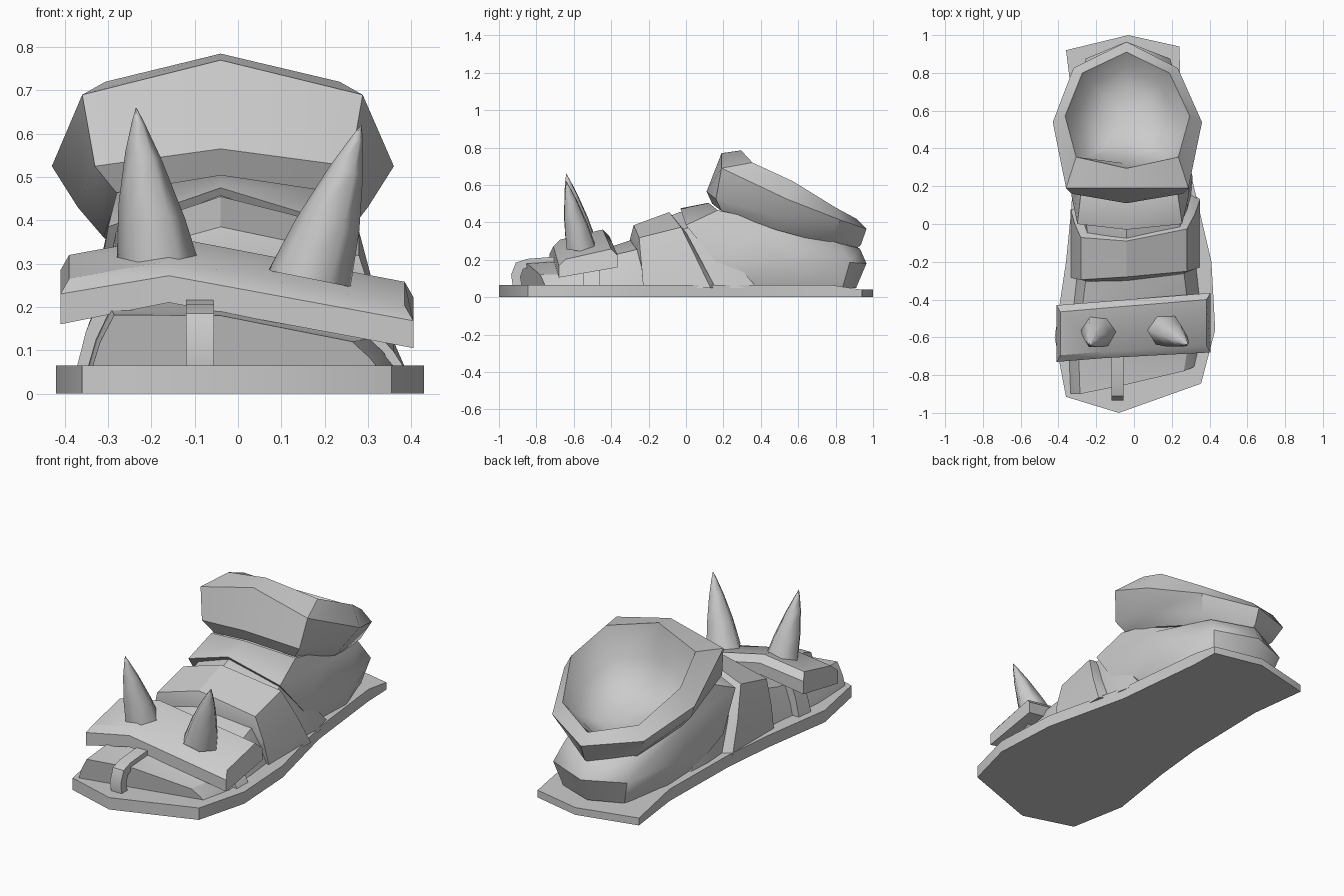
import bpy, bmesh, math
from mathutils import Vector

if "Cube" in bpy.data.objects:
    bpy.data.objects.remove(bpy.data.objects["Cube"])

grey = bpy.data.materials.new("plain_grey")
grey.use_nodes = True
grey.diffuse_color = (0.6, 0.6, 0.6, 1)
grey.node_tree.nodes["Principled BSDF"].inputs["Base Color"].default_value = (0.6, 0.6, 0.6, 1)

MID = -0.04   # ridge line of the foot
FLOOR = 0.05  # uppers start just inside the sole


def loft(name, rings, angle=30, start_cap=True, end_cap=True):
    """Skin a list of equal closed rings into one object."""
    bm = bmesh.new()
    loops = [[bm.verts.new(p) for p in ring] for ring in rings]
    n = len(loops[0])
    for a, b in zip(loops, loops[1:]):
        for i in range(n):
            j = (i + 1) % n
            bm.faces.new((a[i], a[j], b[j], b[i]))
    if start_cap:
        bm.faces.new(loops[0][::-1])
    if end_cap:
        bm.faces.new(loops[-1])
    if start_cap and end_cap:
        bmesh.ops.recalc_face_normals(bm, faces=bm.faces)
    mesh = bpy.data.meshes.new(name)
    bm.to_mesh(mesh)
    bm.free()
    obj = bpy.data.objects.new(name, mesh)
    bpy.context.collection.objects.link(obj)
    mesh.materials.append(grey)
    bpy.ops.object.select_all(action="DESELECT")
    obj.select_set(True)
    bpy.context.view_layer.objects.active = obj
    bpy.ops.object.shade_smooth_by_angle(angle=math.radians(angle))


def arch(y_low, y_top, left, right, top, skew=0.0, tilt=0.0):
    """Peaked cross-section of the foot, leaning from y_low to y_top."""
    half = [(1, 0), (0.93, 0.4), (0.82, 0.8)]
    shape = [(left, w, h) for w, h in half] + [(0, 0, 1)]
    shape += [(right, w, h) for w, h in reversed(half)]
    ring = []
    for side, w, h in shape:
        x = MID + (side - MID) * w if w else MID
        y = y_low + (y_top - y_low) * h + skew * (x - MID)
        z = FLOOR + h * (top - FLOOR + tilt * (x - MID))
        ring.append((x, y, z))
    return ring


def collar_ring(front, back, left, right, z_front, z_side, z_back,
                drop=0.05, corner=0.8, sweep=0.0, rear=0.82):
    """Eight-sided ring around the ankle, lower at the back."""
    y_side = front + (back - front) * 0.45
    y_rear = front + (back - front) * rear
    z_rear = z_back + (z_side - z_back) * 0.3

    def across(side, f):
        return MID + (side - MID) * f
    return [(MID, front, z_front), (across(right, corner), front + sweep, z_front - drop),
            (right, y_side, z_side), (across(right, 0.68), y_rear, z_rear),
            (MID, back, z_back), (across(left, 0.72), y_rear, z_rear),
            (left, y_side, z_side), (across(left, corner), front + sweep, z_front - drop)]


# Sole
outline = [(-0.03, 1), (0.24, 0.94), (0.245, 0.78), (0.3, 0.27), (0.41, -0.2),
           (0.43, -0.56), (0.355, -0.845), (-0.08, -1), (-0.36, -0.915), (-0.42, -0.6),
           (-0.36, -0.2), (-0.33, 0.1), (-0.32, 0.6), (-0.36, 0.92)]
loft("sole", [[(x, y, 0) for x, y in outline],
              [(x, y, 0.04 if y > 0.85 else 0.065) for x, y in outline]], 40)

# Toe, with the tip cut at an angle
loft("toe", [arch(-0.83, -0.85, -0.34, 0.33, 0.18, 0.22, -0.14),
             arch(-0.62, -0.62, -0.35, 0.37, 0.195, 0.1, -0.15),
             arch(-0.4, -0.4, -0.32, 0.35, 0.27, 0.05),
             arch(-0.22, -0.28, -0.3, 0.33, 0.31, 0.05)])

# Strap carrying the spiked plate
loft("plate_strap", [arch(-0.55, -0.55, -0.375, 0.39, 0.23, 0, -0.16),
                     arch(-0.46, -0.46, -0.365, 0.39, 0.28, 0, -0.14)])

# Instep bands
loft("instep_band", [arch(-0.24, -0.3, -0.29, 0.32, 0.31, 0.08),
                     arch(-0.26, -0.28, -0.335, 0.35, 0.385, 0.08),
                     arch(0.1, -0.09, -0.335, 0.35, 0.455, 0.08),
                     arch(0.13, -0.06, -0.29, 0.31, 0.42, 0.08)])
loft("instep_strip", [arch(0.1, -0.12, -0.29, 0.3, 0.42),
                      arch(0.25, -0.035, -0.3, 0.31, 0.455),
                      arch(0.38, 0.03, -0.29, 0.28, 0.465)])

# Heel and ankle
loft("heel", [collar_ring(0.3, 0.91, -0.28, 0.25, 0.05, 0.05, 0.05, 0, 0.95, 0, 0.88),
              collar_ring(0.15, 0.965, -0.34, 0.3, 0.2, 0.2, 0.18, 0, 0.97, 0, 0.89),
              collar_ring(-0.03, 0.93, -0.3, 0.255, 0.475, 0.35, 0.26, 0.09, 1, 0.03, 0.88),
              collar_ring(0.12, 0.88, -0.28, 0.23, 0.505, 0.4, 0.28, 0.04, 1, 0.05)], 48)

# Padded collar, with a smooth hollow lining meeting its rim
rim = collar_ring(0.295, 0.91, -0.365, 0.295, 0.785, 0.62, 0.42, 0.065, 0.82, 0.06)
loft("collar", [collar_ring(0.14, 0.9, -0.31, 0.245, 0.5, 0.36, 0.25, 0.04, 0.88, 0.05),
                collar_ring(0.11, 0.935, -0.37, 0.3, 0.565, 0.43, 0.28, 0.04, 0.88, 0.05),
                collar_ring(0.19, 0.965, -0.43, 0.36, 0.77, 0.525, 0.365, 0.08, 0.82),
                rim], 40, end_cap=False)
loft("collar_lining", [rim,
                       collar_ring(0.32, 0.83, -0.3, 0.23, 0.6, 0.48, 0.37, 0.05, 0.82, 0.03),
                       collar_ring(0.4, 0.72, -0.2, 0.13, 0.46, 0.4, 0.34, 0.02, 0.8),
                       collar_ring(0.5, 0.61, -0.1, 0.02, 0.39, 0.38, 0.36, 0, 0.8)],
     80, start_cap=False)


# Bent plate over the toes, with a chamfered top
def plate_section(x, y_front, y_back, low, high, inset):
    rise, cut = 0.055, 0.035
    return [(x, y_front, low), (x, y_back, low + rise),
            (x, y_back, high + rise),
            (x + inset, y_back - cut, high + rise + cut),
            (x + inset, y_front + cut, high + cut), (x, y_front, high)]


loft("toe_plate", [plate_section(-0.41, -0.73, -0.43, 0.16, 0.23, 0.02),
                   plate_section(-0.16, -0.71, -0.41, 0.21, 0.272, 0),
                   plate_section(0.405, -0.68, -0.365, 0.105, 0.168, -0.02)])


# Two curved horns
def spike(name, base, tip, radius):
    base, tip = Vector(base), Vector(tip)
    rings = []
    for t, scale in [(0, 1), (0.35, 0.77), (0.7, 0.42), (0.9, 0.16), (1, 0.01)]:
        centre = base.lerp(tip, t)
        rings.append([(centre.x + radius * scale * math.cos(k * math.pi / 3),
                       centre.y + radius * scale * 0.95 * math.sin(k * math.pi / 3),
                       centre.z - 0.2 * radius * scale * math.cos(k * math.pi / 3))
                      for k in range(6)])
    loft(name, rings, 65)


spike("right_spike", (-0.18, -0.56, 0.29), (-0.235, -0.64, 0.66), 0.1)
spike("left_spike", (0.165, -0.56, 0.265), (0.285, -0.64, 0.62), 0.095)

# Hooked tab wrapping the tip of the toe
outer = [(-0.925, 0.05), (-0.935, 0.12), (-0.91, 0.185), (-0.85, 0.205), (-0.66, 0.22)]
inner = [(-0.66, 0.17), (-0.83, 0.165), (-0.87, 0.15), (-0.885, 0.11), (-0.875, 0.05)]
loft("toe_tab", [[(x, y, z) for y, z in outer + inner] for x in (-0.12, -0.055)], 50)
